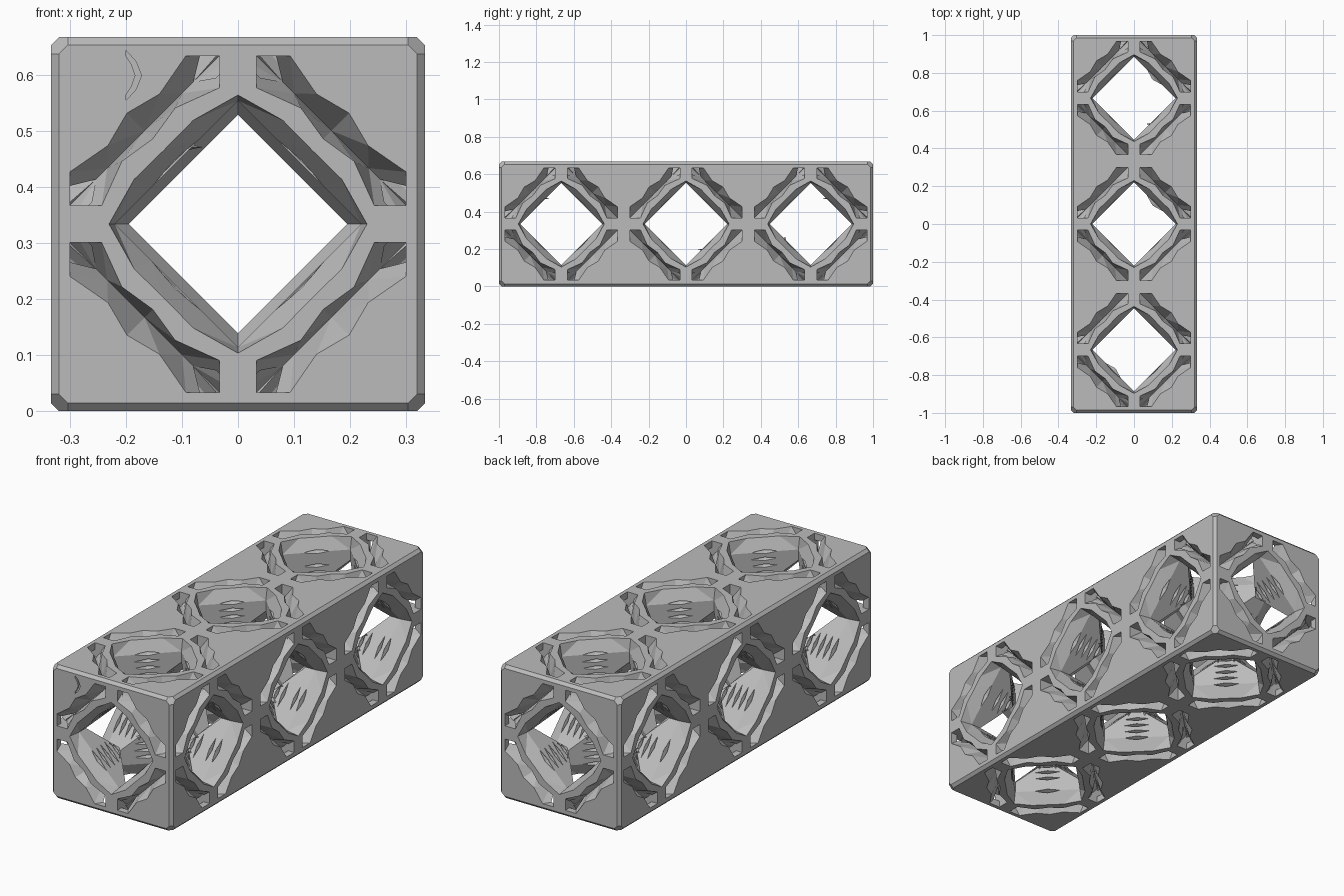
import bpy, bmesh
from mathutils import Vector

cube = bpy.data.objects.get("Cube")
if cube:
    bpy.data.objects.remove(cube, do_unlink=True)

H = 1 / 3                      # half width of one cell
CELLS = (-2 * H, 0, 2 * H)     # cell centres along the beam


def place(axis, u, v, d, cy=0):
    """Turn face coordinates and a distance along an axis into a point."""
    p = {0: (d, u, v), 1: (u, d, v), 2: (u, v, d)}[axis]
    return Vector((p[0], p[1] + cy, p[2] + H))


def loft(bm, rings, end_cap=True):
    loops = [[bm.verts.new(p) for p in ring] for ring in rings]
    n = len(loops[0])
    for a, b in zip(loops, loops[1:]):
        for i in range(n):
            j = (i + 1) % n
            bm.faces.new((a[i], a[j], b[j], b[i]))
    bm.faces.new(loops[0])
    if end_cap:
        bm.faces.new(loops[-1])


def make_object(name, bm):
    bmesh.ops.remove_doubles(bm, verts=bm.verts, dist=1e-5)
    bmesh.ops.triangulate(bm, faces=bm.faces)
    bmesh.ops.recalc_face_normals(bm, faces=bm.faces)
    mesh = bpy.data.meshes.new(name)
    bm.to_mesh(mesh)
    bm.free()
    obj = bpy.data.objects.new(name, mesh)
    bpy.context.collection.objects.link(obj)
    return obj


def carve(body, bm):
    """Subtract a cutter from the body, then drop the cutter."""
    cutter = make_object("cutter", bm)
    cutter.hide_render = True
    mod = body.modifiers.new("carve", "BOOLEAN")
    mod.operation = "DIFFERENCE"
    mod.solver = "EXACT"
    mod.object = cutter
    bpy.context.view_layer.objects.active = body
    bpy.ops.object.modifier_apply(modifier=mod.name)
    bpy.data.objects.remove(cutter, do_unlink=True)


# Beam block with chamfered edges and clipped corners
bm = bmesh.new()
bmesh.ops.create_cube(bm, size=2)
for v in bm.verts:
    v.co = Vector((v.co.x * H, v.co.y, v.co.z * H + H))
bmesh.ops.bevel(bm, geom=bm.edges[:], offset=0.014, segments=1, affect="EDGES")
for sx in (-1, 1):
    for sy in (-1, 1):
        for sz in (-1, 1):
            out = Vector((sx, sy, sz))
            corner = Vector((sx * H, sy, sz * H + H))
            res = bmesh.ops.bisect_plane(
                bm, geom=bm.verts[:] + bm.edges[:] + bm.faces[:],
                plane_co=corner - out * 0.044 / 3, plane_no=out, clear_outer=True)
            rim = [e for e in res["geom_cut"] if isinstance(e, bmesh.types.BMEdge)]
            bmesh.ops.holes_fill(bm, edges=rim)
beam = make_object("truss_beam", bm)

# Outlines of the tunnels: a wavy mouth that narrows to a diamond
QUADRANT = [(0.23, 0), (0.185, 0.08), (0.132, 0.132), (0.08, 0.185)]
MOUTH = []
for turn in range(4):
    for u, v in QUADRANT:
        for _ in range(turn):
            u, v = -v, u
        MOUTH.append((u, v))


def diamond(size):
    return [(u * size / (abs(u) + abs(v)), v * size / (abs(u) + abs(v)))
            for u, v in MOUTH]


def tunnel(bm, axis, stations, cy=0):
    loft(bm, [[place(axis, u, v, d, cy) for u, v in ring] for d, ring in stations])


# Cross tunnels of each cell
WAIST = 0.22
for axis in (0, 2):
    bm = bmesh.new()
    for cy in CELLS:
        tunnel(bm, axis, [(-H - 0.02, MOUTH), (-H, MOUTH), (-H + 0.06, diamond(WAIST)),
                          (H - 0.06, diamond(WAIST)), (H, MOUTH), (H + 0.02, MOUTH)], cy)
    carve(beam, bm)

# Long tunnel with a narrow collar at each joint between cells
stations = [(-1.02, MOUTH), (-1, MOUTH), (-0.94, diamond(WAIST))]
for seam in (-H, H):
    stations += [(seam - 0.04, diamond(WAIST)), (seam, diamond(0.195)),
                 (seam + 0.04, diamond(WAIST))]
stations += [(0.94, diamond(WAIST)), (1, MOUTH), (1.02, MOUTH)]
bm = bmesh.new()
tunnel(bm, 1, stations)
carve(beam, bm)

# Zigzag V-shaped pockets around every mouth
OUTER = [(0.093, 0.30), (0.14, 0.232), (0.198, 0.198), (0.232, 0.14), (0.30, 0.093)]
INNER = [(0.033, 0.243), (0.112, 0.207), (0.152, 0.152), (0.207, 0.112), (0.243, 0.033)]
A, B = (0.033, 0.30), (0.30, 0.033)
VALLEY = [(A[0] + (B[0] - A[0]) * k / 4, A[1] + (B[1] - A[1]) * k / 4) for k in range(5)]
POCKET_TOP = OUTER + [B] + INNER[::-1] + [A]
POCKET_LOW = VALLEY + [B] + VALLEY[::-1] + [A]


def pocket(bm, axis, su, sv, face, side, cy):
    rings = []
    for depth, ring in ((-0.02, POCKET_TOP), (0, POCKET_TOP), (0.08, POCKET_LOW)):
        rings.append([place(axis, u * su, v * sv, side * (face - depth), cy)
                      for u, v in ring])
    loft(bm, rings, end_cap=False)


for axis in range(3):
    bm = bmesh.new()
    for cy in ((0,) if axis == 1 else CELLS):
        for side in (-1, 1):
            for su in (-1, 1):
                for sv in (-1, 1):
                    pocket(bm, axis, su, sv, 1 if axis == 1 else H, side, cy)
    carve(beam, bm)


# Pointed grip slots across the tunnel walls
def slot(bm, axis, su, sv, d, cy):
    normal = Vector((su, sv)) / 2 ** 0.5
    along = Vector((-sv, su)) / 2 ** 0.5
    mid = Vector((su, sv)) * (WAIST / 2 + 0.002)
    ring = []
    for t, w in ((0.07, 0), (0, 0.01), (-0.07, 0), (0, -0.01)):
        q = mid + along * t
        ring.append(bm.verts.new(place(axis, q.x, q.y, d + w, cy)))
    for depth in (-0.02, 0.03):
        q = mid + normal * depth
        tip = bm.verts.new(place(axis, q.x, q.y, d, cy))
        for i in range(4):
            bm.faces.new((ring[i], ring[(i + 1) % 4], tip))


for axis in range(3):
    bm = bmesh.new()
    for cy in CELLS:
        for side in (-1, 1):
            for k in range(5):
                for su in (-1, 1):
                    for sv in (-1, 1):
                        slot(bm, axis, su, sv, side * (H - 0.06 - 0.034 * k), cy)
    carve(beam, bm)

# Small engraved crescent on the front
bm = bmesh.new()
crescent = [(-0.2, 0.31), (-0.182, 0.29), (-0.172, 0.265), (-0.182, 0.24), (-0.2, 0.22),
            (-0.2, 0.23), (-0.19, 0.245), (-0.183, 0.265), (-0.19, 0.285), (-0.2, 0.3)]
loft(bm, [[place(1, u, v, d) for u, v in crescent] for d in (-1.01, -0.992)])
carve(beam, bm)

# Plain grey finish, flat faces
grey = bpy.data.materials.new("plain_grey")
grey.use_nodes = True
colour = (0.5, 0.5, 0.5, 1)
grey.diffuse_color = colour
grey.node_tree.nodes["Principled BSDF"].inputs["Base Color"].default_value = colour
beam.data.materials.clear()
beam.data.materials.append(grey)
for poly in beam.data.polygons:
    poly.use_smooth = False
    poly.material_index = 0
